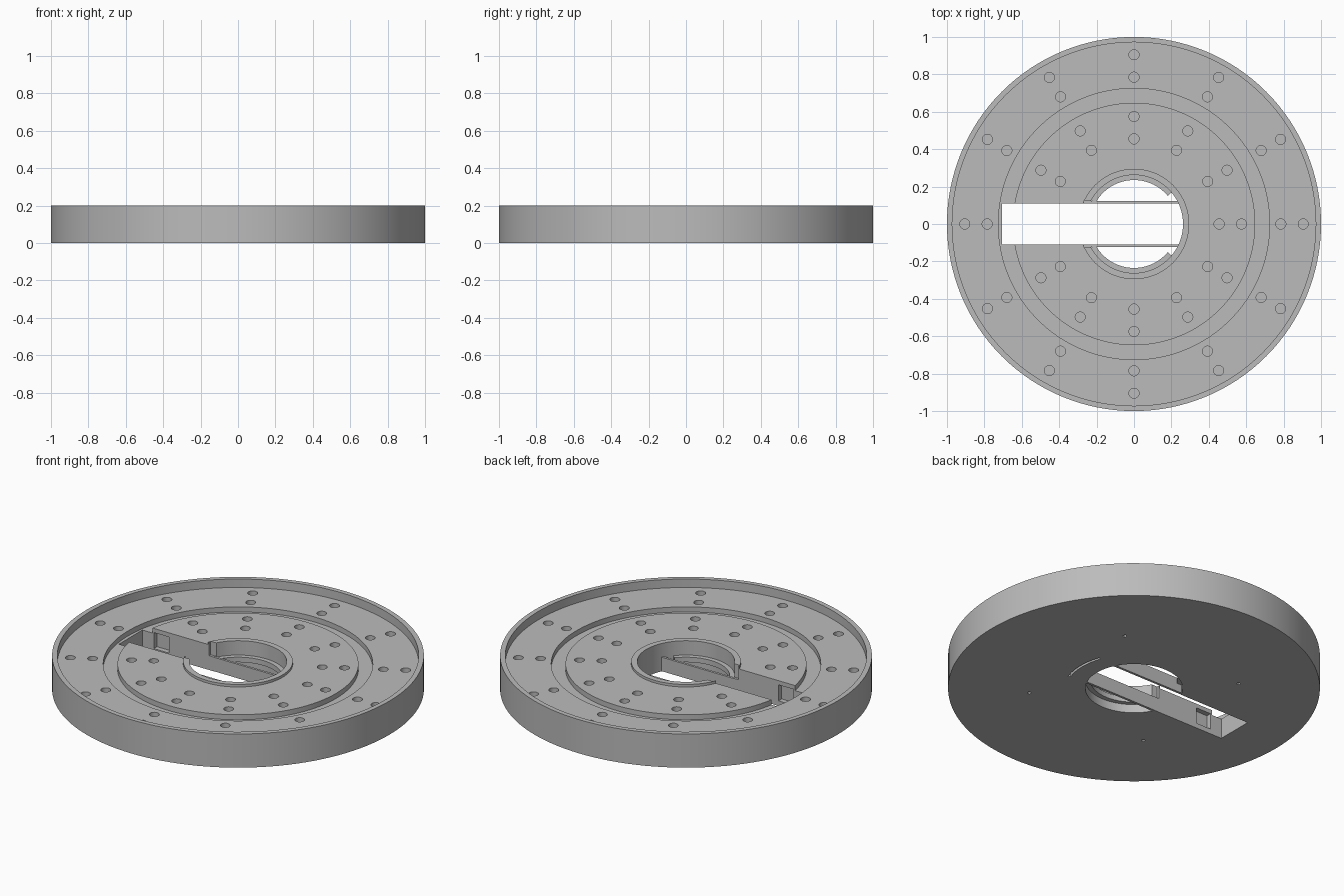
import bpy, bmesh, math

if "Cube" in bpy.data.objects:
    bpy.data.objects.remove(bpy.data.objects["Cube"])

SEG = 128
grey = bpy.data.materials.new("mid_grey")
grey.diffuse_color = (0.5, 0.5, 0.5, 1)
grey.use_nodes = True
grey.node_tree.nodes["Principled BSDF"].inputs["Base Color"].default_value = grey.diffuse_color


def finish(bm, name):
    bmesh.ops.recalc_face_normals(bm, faces=bm.faces)
    me = bpy.data.meshes.new(name)
    bm.to_mesh(me)
    bm.free()
    me.materials.append(grey)
    ob = bpy.data.objects.new(name, me)
    bpy.context.collection.objects.link(ob)
    return ob


def lathe(bm, profile, a0=0, a1=360, seg=SEG):
    """Revolve a closed (radius, z) outline from a0 to a1 degrees."""
    full = a1 - a0 == 360
    rows = []
    for i in range(seg if full else seg + 1):
        a = math.radians(a0 + (a1 - a0) * i / seg)
        rows.append([bm.verts.new((r * math.cos(a), r * math.sin(a), z)) for r, z in profile])
    n = len(profile)
    for i in range(seg):
        p, q = rows[i], rows[(i + 1) % len(rows)]
        for j in range(n):
            k = (j + 1) % n
            bm.faces.new((p[j], p[k], q[k], q[j]))
    if not full:
        bm.faces.new(rows[0])
        bm.faces.new(rows[-1][::-1])


def box(bm, x0, x1, y0, y1, z0, z1):
    vs = bmesh.ops.create_cube(bm, size=1)["verts"]
    for v in vs:
        v.co.x = x1 if v.co.x > 0 else x0
        v.co.y = y1 if v.co.y > 0 else y0
        v.co.z = z1 if v.co.z > 0 else z0


def drill(bm, r, deg, radius, z0, z1, seg=20):
    vs = bmesh.ops.create_cone(bm, cap_ends=True, segments=seg, radius1=radius,
                               radius2=radius, depth=z1 - z0)["verts"]
    a = math.radians(deg)
    bmesh.ops.translate(bm, verts=vs, vec=(r * math.cos(a), r * math.sin(a), (z0 + z1) / 2))


def cut(ob, bm):
    cutter = finish(bm, "cutter")
    cutter.hide_render = True
    m = ob.modifiers.new("cut", "BOOLEAN")
    m.operation, m.solver, m.object = "DIFFERENCE", "EXACT", cutter
    bpy.context.view_layer.objects.active = ob
    bpy.ops.object.modifier_apply(modifier=m.name)
    bpy.data.objects.remove(cutter)


# Turned disc: rim, sunken floor, ring groove and raised collar round the bore
bm = bmesh.new()
lathe(bm, [(0.262, 0), (1, 0), (1, 0.2), (0.972, 0.2), (0.972, 0.15), (0.725, 0.15),
           (0.725, 0.12), (0.648, 0.12), (0.648, 0.15), (0.295, 0.15),
           (0.295, 0.165), (0.262, 0.165)])
disc = finish(bm, "disc_body")

# Dimples in pairs every 30 degrees, and small pin holes underneath
bm = bmesh.new()
for d in range(0, 360, 30):
    for r in (0.905, 0.785, 0.575, 0.455):
        if not (d == 180 and r < 0.7):
            drill(bm, r, d, 0.027, 0.115, 0.3)
for d in (45, 135, 225, 315):
    drill(bm, 0.565, d, 0.01, -0.1, 0.03, 12)
cut(disc, bm)

# Curved slit underneath
bm = bmesh.new()
lathe(bm, [(0.363, -0.1), (0.377, -0.1), (0.377, 0.04), (0.363, 0.04)], -20, 20, 16)
cut(disc, bm)

# Long slot, with wider opening through the collar
bm = bmesh.new()
box(bm, -0.705, 0, -0.11, 0.11, -0.1, 0.4)
cut(disc, bm)
bm = bmesh.new()
box(bm, -0.267, 0, -0.125, 0.125, 0.085, 0.4)
cut(disc, bm)

# Pockets in the slot walls
for s in (-1, 1):
    bm = bmesh.new()
    y = sorted((s * 0.1, s * 0.14))
    box(bm, -0.63, -0.53, y[0], y[1], 0.03, 0.125)
    cut(disc, bm)

# Thin guide plates across the bore and the stepped ledge inside it
parts = [disc]
for s, side in ((1, "back"), (-1, "front")):
    bm = bmesh.new()
    y = sorted((s * 0.11, s * 0.124))
    box(bm, -0.25, 0.25, y[0], y[1], 0.001, 0.084)
    parts.append(finish(bm, "guide_plate_" + side))
    bm = bmesh.new()
    lathe(bm, [(0.235, 0.05), (0.266, 0.05), (0.266, 0.08), (0.235, 0.08)],
          40 * s, 151 * s, 40)
    parts.append(finish(bm, "bore_ledge_" + side))

for ob in parts:
    bpy.ops.object.select_all(action="DESELECT")
    ob.select_set(True)
    bpy.context.view_layer.objects.active = ob
    bpy.ops.object.shade_smooth_by_angle(angle=math.radians(30))
